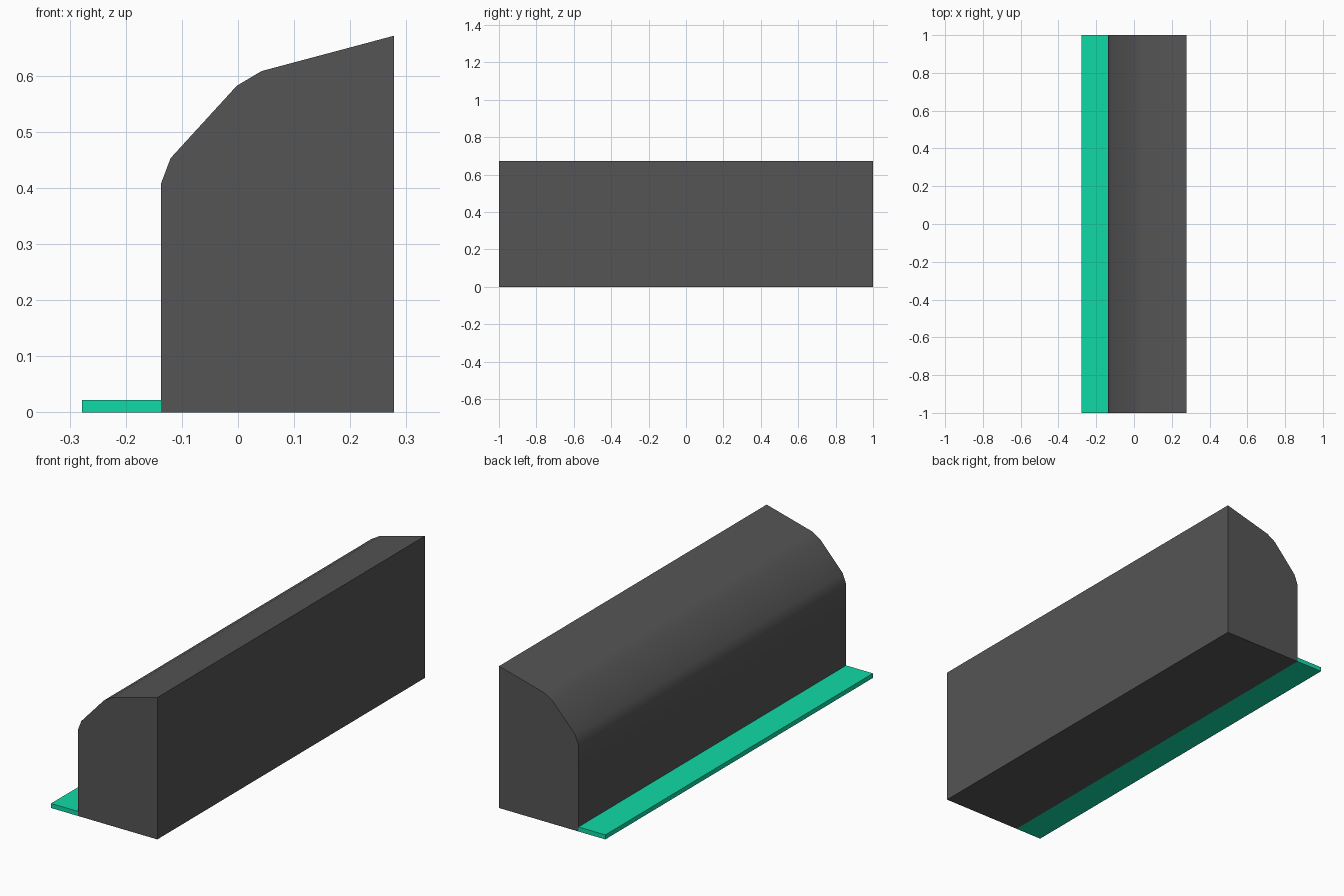
import bpy
import bmesh
from math import radians

if "Cube" in bpy.data.objects:
    bpy.data.objects.remove(bpy.data.objects["Cube"])

HALF_LENGTH = 1.0


def material(name, color):
    mat = bpy.data.materials.new(name)
    mat.diffuse_color = (*color, 1.0)
    mat.use_nodes = True
    mat.node_tree.nodes["Principled BSDF"].inputs["Base Color"].default_value = mat.diffuse_color
    return mat


def extrude_profile(name, profile, mat):
    """Extrude a closed x-z outline along the whole length in y."""
    bm = bmesh.new()
    face = bm.faces.new([bm.verts.new((x, -HALF_LENGTH, z)) for x, z in profile])
    new = bmesh.ops.extrude_face_region(bm, geom=[face])["geom"]
    verts = [v for v in new if isinstance(v, bmesh.types.BMVert)]
    bmesh.ops.translate(bm, verts=verts, vec=(0, 2 * HALF_LENGTH, 0))
    bmesh.ops.recalc_face_normals(bm, faces=bm.faces)
    mesh = bpy.data.meshes.new(name)
    bm.to_mesh(mesh)
    bm.free()
    obj = bpy.data.objects.new(name, mesh)
    bpy.context.collection.objects.link(obj)
    mesh.materials.append(mat)
    return obj


# Curb block with a sloped, softened top
block = extrude_profile("curb_block", [
    (-0.1375, 0), (0.278, 0), (0.278, 0.671), (0.042, 0.608),
    (-0.002, 0.582), (-0.12, 0.453), (-0.1375, 0.407),
], material("dark_grey", (0.09, 0.09, 0.09)))
bpy.context.view_layer.objects.active = block
block.select_set(True)
bpy.ops.object.shade_smooth_by_angle(angle=radians(30))

# Thin coloured strip along the foot of the block
extrude_profile("edge_strip", [
    (-0.278, 0), (-0.1375, 0), (-0.1375, 0.0214), (-0.278, 0.0214),
], material("green", (0.005, 0.7, 0.38)))
